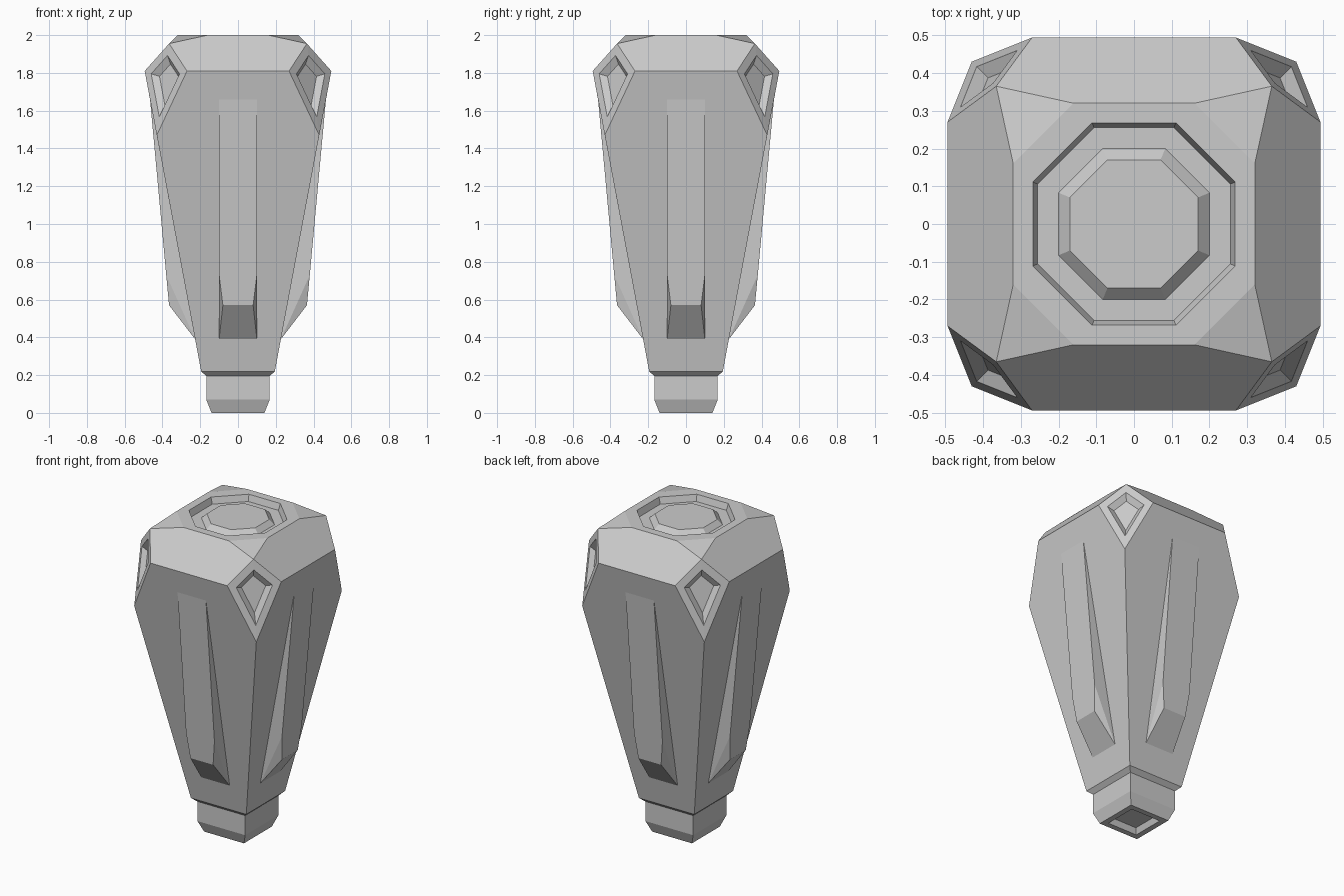
import bpy, bmesh
from mathutils import Vector, Matrix
from math import pi

if "Cube" in bpy.data.objects:
    bpy.data.objects.remove(bpy.data.objects["Cube"])


def finish(name, polys):
    """Weld loose polygons into one flat-shaded object."""
    bm = bmesh.new()
    for p in polys:
        bm.faces.new([bm.verts.new(v) for v in p])
    bmesh.ops.remove_doubles(bm, verts=bm.verts, dist=0.0005)
    bmesh.ops.recalc_face_normals(bm, faces=bm.faces)
    me = bpy.data.meshes.new(name)
    bm.to_mesh(me)
    bm.free()
    ob = bpy.data.objects.new(name, me)
    bpy.context.collection.objects.link(ob)
    return ob


def loft(rings):
    """Quads between successive rings with equal point counts."""
    out = []
    for a, b in zip(rings, rings[1:]):
        n = len(a)
        out += [[a[i], a[(i + 1) % n], b[(i + 1) % n], b[i]] for i in range(n)]
    return out


def square(h, z):
    return [Vector(p) for p in ((-h, -h, z), (h, -h, z), (h, h, z), (-h, h, z))]


def octagon(a, z, c=None):
    c = a * 0.4142 if c is None else c
    xy = [(-c, -a), (c, -a), (a, -c), (a, c), (c, a), (-c, a), (-a, c), (-a, -c)]
    return [Vector((x, y, z)) for x, y in xy]


def four(polys):
    """Repeat polygons on all four sides."""
    return [[Matrix.Rotation(k * pi / 2, 3, 'Z') @ Vector(v) for v in p]
            for k in range(4) for p in polys]


def face_y(z):
    return 0.195 + 0.188 * (z - 0.22)


# Tapered side, sloped shoulder and small top corner facet
top_z = 1.955
side = [(-.195, -.195, .22), (.195, -.195, .22), (.43, -.43, 1.47),
        (.27, -.494, 1.81), (-.27, -.494, 1.81), (-.43, -.43, 1.47)]
shoulder = [(-.27, -.494, 1.81), (.27, -.494, 1.81), (.365, -.365, top_z),
            (.16, -.32, 2), (-.16, -.32, 2), (-.365, -.365, top_z)]
facet = [(.365, -.365, top_z), (.32, -.16, 2), (.16, -.32, 2)]

# Recessed corner diamond
diamond = [Vector(v) for v in ((.365, -.365, top_z), (.27, -.494, 1.81),
                               (.43, -.43, 1.47), (.494, -.27, 1.81))]
mid = Vector((.39, -.39, 1.765))
inward = Vector((-.7, .7, -.13)).normalized() * 0.03
rim = [mid + (v - mid) * 0.67 for v in diamond]
floor = [mid + (v - mid) * 0.45 + inward for v in diamond]
polys = four([side, shoulder, facet, floor] + loft([diamond, rim, floor]))

# Octagonal groove and raised button on top
rings = [octagon(.32, 2, .16), octagon(.268, 2), octagon(.255, 1.96),
         octagon(.2, 1.96), octagon(.17, 1.99)]
polys += loft(rings) + [rings[-1]]

# Stepped neck with a recessed base
neck = [square(.195, .22), square(.168, .195), square(.168, .07),
        square(.14, 0), square(.105, 0), square(.09, .035)]
polys += loft(neck) + [neck[-1]]
finish("body", polys)

# Wedge-shaped rib on each side
profile = [(.1, face_y(1.66), 1.66), (.1, .38, .73), (.08, .365, .57),
           (.1, face_y(.39), .39)]
R = [Vector((x, -y, z)) for x, y, z in profile]
L = [Vector((-x, -y, z)) for x, y, z in profile]
rib = [[L[i], R[i], R[i + 1], L[i + 1]] for i in range(3)]
rib.append([L[3], R[3], R[0], L[0]])
for s in (L, R):
    rib += [[s[0], s[1], s[3]], [s[1], s[2], s[3]]]
for k in range(4):
    ob = finish("rib", rib)
    ob.rotation_euler.z = k * pi / 2
